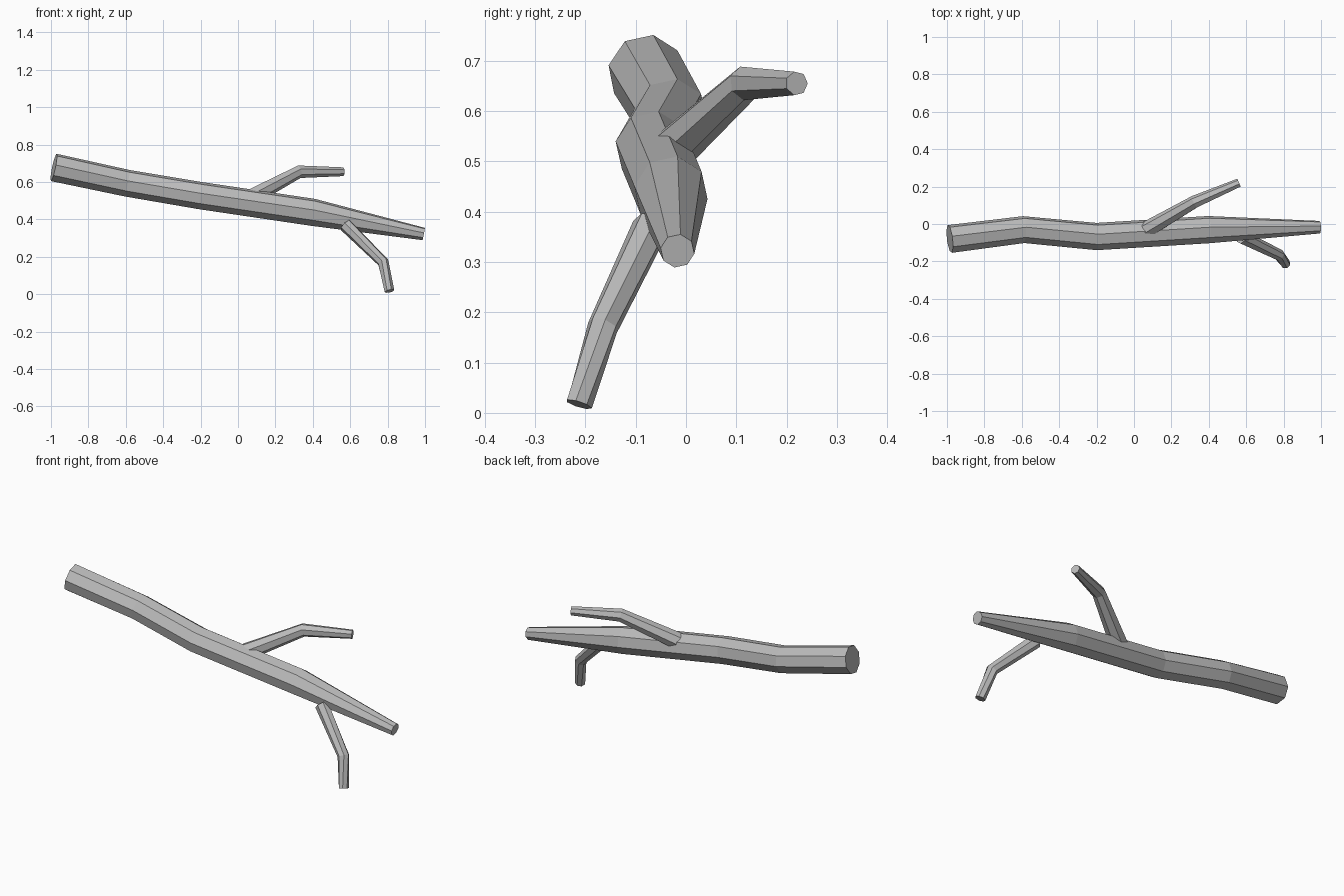
import bpy, bmesh, math
from mathutils import Vector

cube = bpy.data.objects.get("Cube")
if cube:
    bpy.data.objects.remove(cube)

bark = bpy.data.materials.new("grey_bark")
bark.use_nodes = True
bark.diffuse_color = (0.5, 0.5, 0.5, 1)
bark.node_tree.nodes["Principled BSDF"].inputs["Base Color"].default_value = (0.5, 0.5, 0.5, 1)


def limb(name, stations, sides, turn):
    """Faceted tapering tube through (x, y, z, radius) stations, with flat caps."""
    pts = [Vector(s[:3]) for s in stations]
    bm = bmesh.new()
    rings = []
    for i, p in enumerate(pts):
        before = (p - pts[i - 1]).normalized() if i else Vector()
        after = (pts[i + 1] - p).normalized() if i + 1 < len(pts) else Vector()
        along = (before + after).normalized()
        up = (Vector((0, 0, 1)) - along * along.z).normalized()
        side = up.cross(along)
        ring = []
        for k in range(sides):
            a = math.radians(turn) + math.tau * k / sides
            ring.append(bm.verts.new(p + stations[i][3] * (side * math.cos(a) + up * math.sin(a))))
        rings.append(ring)
    for low, high in zip(rings, rings[1:]):
        for k in range(sides):
            n = (k + 1) % sides
            bm.faces.new((low[k], low[n], high[n], high[k]))
    bm.faces.new(rings[0])
    bm.faces.new(rings[-1])
    bmesh.ops.recalc_face_normals(bm, faces=bm.faces)
    mesh = bpy.data.meshes.new(name)
    bm.to_mesh(mesh)
    bm.free()
    mesh.materials.append(bark)
    obj = bpy.data.objects.new(name, mesh)
    bpy.context.collection.objects.link(obj)
    return obj


# Main bough, thick at the right end and tapering to the left
limb("main_bough", [(-0.985, -0.08, 0.678, 0.076), (-0.59, -0.03, 0.593, 0.073),
                    (-0.2, -0.067, 0.527, 0.074), (0.4, -0.03, 0.438, 0.074),
                    (0.993, -0.017, 0.322, 0.034)], 8, -10)

# Twig rising toward the back
limb("upper_twig", [(0.07, -0.03, 0.52, 0.046), (0.325, 0.118, 0.655, 0.035),
                    (0.562, 0.22, 0.655, 0.024)], 7, 0)

# Twig hanging toward the front
limb("lower_twig", [(0.575, -0.07, 0.37, 0.037), (0.775, -0.165, 0.172, 0.031),
                    (0.81, -0.213, 0.017, 0.027)], 7, 0)
